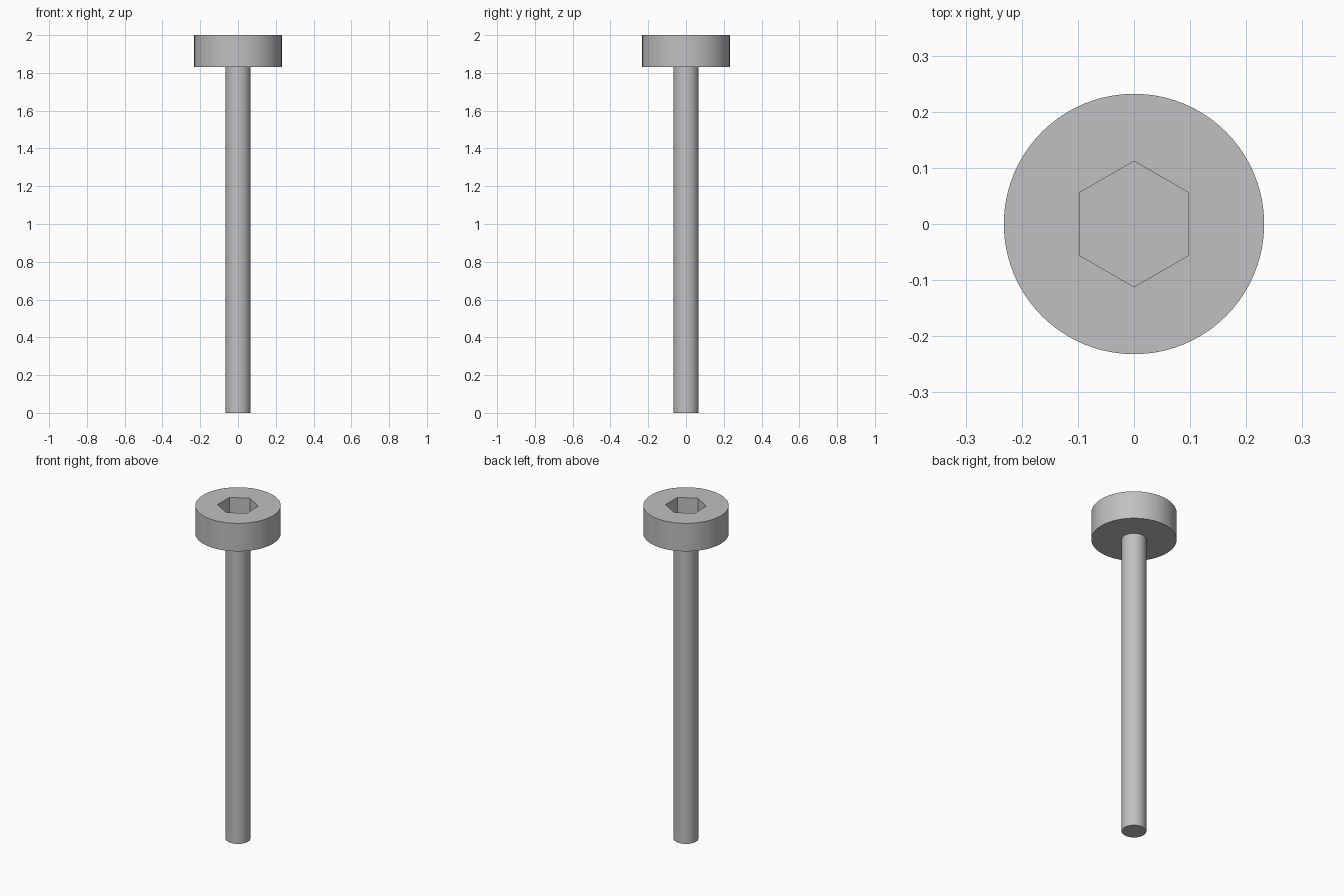
import bpy, bmesh, math
from mathutils import Matrix

cube = bpy.data.objects.get("Cube")
if cube:
    bpy.data.objects.remove(cube, do_unlink=True)

HEAD_R, SHAFT_R, HEX_R = 0.232, 0.067, 0.112
HEAD_Z, TOP_Z, SOCKET_DEPTH = 1.832, 2.0, 0.11
SIDES = 96

steel = bpy.data.materials.new("steel grey")
steel.use_nodes = True
grey = (0.53, 0.53, 0.53, 1)
steel.diffuse_color = grey
steel.node_tree.nodes["Principled BSDF"].inputs["Base Color"].default_value = grey


def cylinder(name, radius, z0, z1, sides, turn=0.0):
    """Upright prism from z0 to z1."""
    bm = bmesh.new()
    place = Matrix.Translation((0, 0, (z0 + z1) / 2)) @ Matrix.Rotation(turn, 4, "Z")
    bmesh.ops.create_cone(bm, cap_ends=True, segments=sides, radius1=radius,
                          radius2=radius, depth=z1 - z0, matrix=place)
    mesh = bpy.data.meshes.new(name)
    bm.to_mesh(mesh)
    bm.free()
    mesh.materials.append(steel)
    obj = bpy.data.objects.new(name, mesh)
    bpy.context.collection.objects.link(obj)
    return obj


def smooth(obj):
    bpy.ops.object.select_all(action="DESELECT")
    obj.select_set(True)
    bpy.context.view_layer.objects.active = obj
    bpy.ops.object.shade_smooth_by_angle(angle=math.radians(30))


# Shaft, ending just inside the head
shaft = cylinder("shaft", SHAFT_R, 0, HEAD_Z + 0.01, SIDES)
smooth(shaft)

# Head with a hexagonal socket, corners pointing front and back
head = cylinder("head", HEAD_R, HEAD_Z, TOP_Z, SIDES)
smooth(head)
cutter = cylinder("socket_cutter", HEX_R, TOP_Z - SOCKET_DEPTH, TOP_Z + 0.1, 6)
corner = cutter.data.vertices[0].co
cutter.data.transform(Matrix.Rotation(math.pi / 2 - math.atan2(corner.y, corner.x), 4, "Z"))
cutter.hide_render = True
cutter.hide_viewport = True
cut = head.modifiers.new("hex socket", "BOOLEAN")
cut.operation = "DIFFERENCE"
cut.solver = "EXACT"
cut.object = cutter
